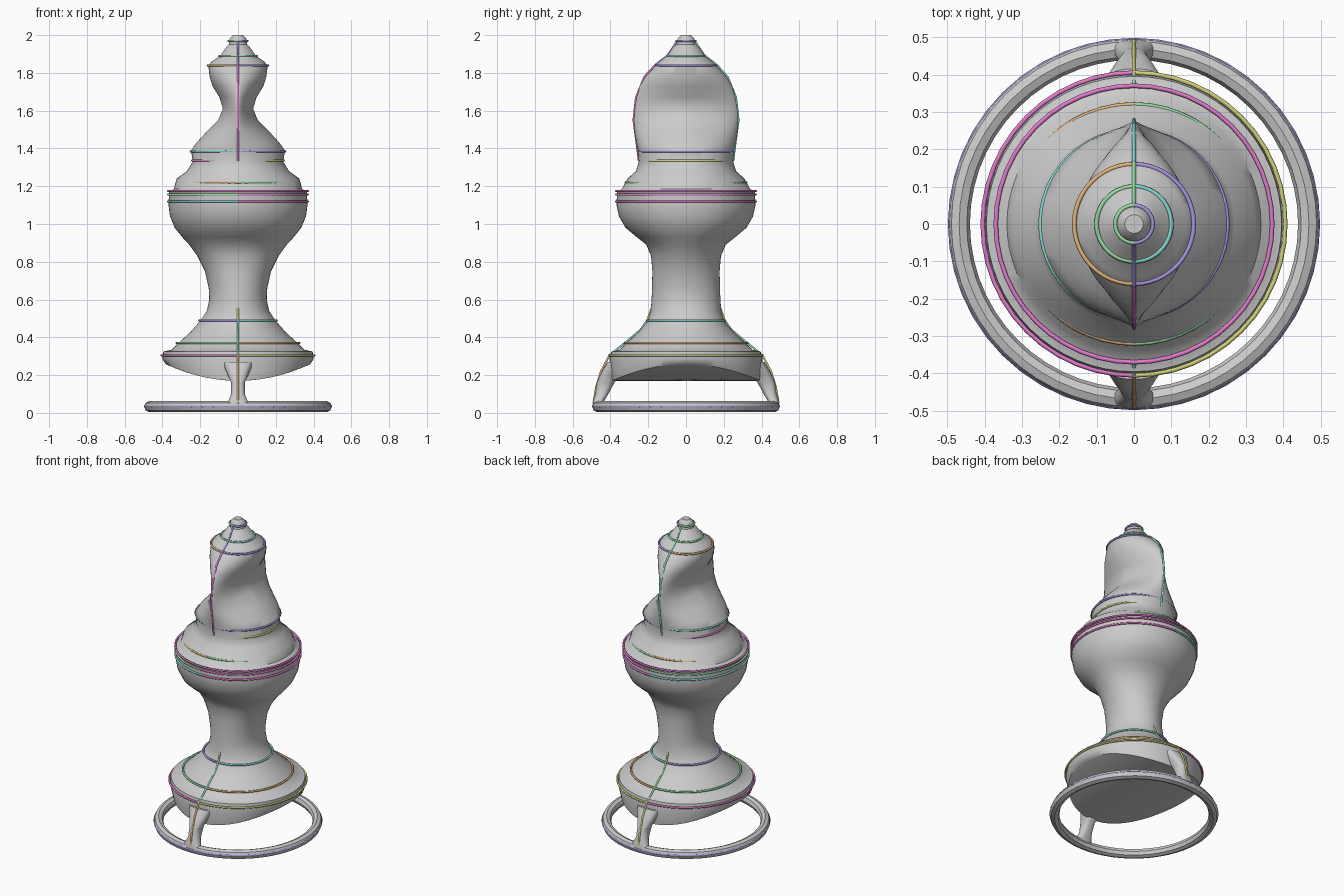
import bpy, bmesh, math
from math import sin, cos, pi

if "Cube" in bpy.data.objects:
    bpy.data.objects.remove(bpy.data.objects["Cube"])

N = 64


def section(z, a, b, n=2.0, cy=0.0):
    """Superelliptical horizontal section; n below 2 gives pointed front/back fins."""
    pts = []
    for i in range(N):
        t = 2 * pi * i / N
        c, s = cos(t), sin(t)
        x = a * math.copysign(abs(c) ** (2 / n), c)
        y = b * math.copysign(abs(s) ** (2 / n), s)
        pts.append((x, y + cy, z))
    return pts


def loft(name, rings, angle=40):
    bm = bmesh.new()
    vs = [[bm.verts.new(p) for p in r] for r in rings]
    for lo, hi in zip(vs, vs[1:]):
        for i in range(len(lo)):
            j = (i + 1) % len(lo)
            bm.faces.new((lo[i], lo[j], hi[j], hi[i]))
    bm.faces.new(vs[0][::-1])
    bm.faces.new(vs[-1])
    bmesh.ops.recalc_face_normals(bm, faces=bm.faces)
    me = bpy.data.meshes.new(name)
    bm.to_mesh(me)
    bm.free()
    for p in me.polygons:
        p.use_smooth = True
    me.set_sharp_from_angle(angle=math.radians(angle))
    ob = bpy.data.objects.new(name, me)
    bpy.context.collection.objects.link(ob)
    return ob


def mat(name, col):
    m = bpy.data.materials.get(name) or bpy.data.materials.new(name)
    m.diffuse_color = (*col, 1)
    m.use_nodes = True
    m.node_tree.nodes["Principled BSDF"].inputs["Base Color"].default_value = m.diffuse_color
    return m


def wire(name, pts, colour, r=0.006):
    cu = bpy.data.curves.new(name, 'CURVE')
    cu.dimensions = '3D'
    cu.bevel_depth = r
    cu.bevel_resolution = 1
    sp = cu.splines.new('POLY')
    sp.points.add(len(pts) - 1)
    for p, co in zip(sp.points, pts):
        p.co = (*co, 1)
    cu.materials.append(colour)
    ob = bpy.data.objects.new(name, cu)
    bpy.context.collection.objects.link(ob)


# Body: underside bowed across x only, then the turned and pinched outline
rings = []
for f in (0.03, 0.25, 0.5, 0.7, 0.85, 0.94, 0.98):
    rings.append([(x, y, 0.17 + 0.6 * x * x) for x, y, _ in section(0, 0.39 * f, 0.40 * f)])
profile = [
    (0.285, 0.40, 0.405, 2), (0.325, 0.395, 0.395, 2), (0.335, 0.35, 0.35, 2),
    (0.37, 0.315, 0.315, 2), (0.43, 0.25, 0.25, 2), (0.49, 0.198, 0.20, 2),
    (0.54, 0.165, 0.187, 2), (0.60, 0.152, 0.182, 2), (0.66, 0.155, 0.18, 2),
    (0.75, 0.175, 0.178, 2), (0.83, 0.215, 0.185, 2), (0.89, 0.258, 0.21, 2),
    (0.93, 0.295, 0.26, 2), (0.98, 0.335, 0.32, 2), (1.04, 0.36, 0.355, 2),
    (1.10, 0.368, 0.368, 2), (1.17, 0.365, 0.365, 2), (1.185, 0.34, 0.34, 2),
    (1.24, 0.325, 0.31, 2), (1.28, 0.27, 0.265, 2), (1.33, 0.24, 0.25, 2),
    (1.39, 0.248, 0.255, 2), (1.43, 0.22, 0.262, 1.9), (1.49, 0.165, 0.272, 1.6),
    (1.55, 0.105, 0.277, 1.45), (1.61, 0.08, 0.275, 1.45), (1.67, 0.098, 0.262, 1.5),
    (1.73, 0.135, 0.245, 1.6), (1.78, 0.15, 0.215, 1.8), (1.835, 0.157, 0.165, 2),
    (1.86, 0.14, 0.14, 2), (1.89, 0.095, 0.10, 2), (1.94, 0.06, 0.065, 2),
    (1.95, 0.048, 0.05, 2), (1.98, 0.045, 0.045, 2), (2.0, 0.025, 0.025, 2),
]
rings += [section(*row) for row in profile]
loft("turned_body", rings)

# Foot ring with a flattened round section
bpy.ops.mesh.primitive_torus_add(major_segments=56, minor_segments=8, major_radius=0.468,
                                 minor_radius=0.029, location=(0, 0, 0.033))
foot = bpy.context.object
foot.name = "foot_ring"

# Flared front and back legs
leg = [(0.47, 0.03, 0.06, 0.025), (0.462, 0.065, 0.05, 0.03), (0.445, 0.10, 0.036, 0.034),
       (0.425, 0.16, 0.036, 0.046), (0.395, 0.21, 0.058, 0.055), (0.355, 0.27, 0.085, 0.06)]
for side, label in ((-1, "front_leg"), (1, "back_leg")):
    loft(label, [section(z, a, b, 2.5, side * y) for y, z, a, b in leg])

# Coloured half-hoops around the body
orange, purple = mat("orange", (.75, .45, .2)), mat("purple", (.4, .3, .75))
green, teal = mat("green", (.3, .7, .35)), mat("teal", (.25, .7, .65))
pink, olive = mat("magenta", (.75, .2, .6)), mat("olive", (.65, .65, .2))
hoops = [(0.035, 0.492, purple, purple), (0.305, 0.405, pink, olive), (0.37, 0.325, green, orange),
         (0.49, 0.205, purple, teal), (1.12, 0.37, teal, pink), (1.155, 0.37, green, pink),
         (1.175, 0.37, pink, pink), (1.22, 0.32, orange, green), (1.335, 0.242, pink, olive),
         (1.385, 0.25, teal, purple), (1.84, 0.16, orange, purple), (1.89, 0.10, green, teal),
         (1.97, 0.05, green, purple)]
for k, (z, r, left, right) in enumerate(hoops):
    for s, c in ((-1, left), (1, right)):
        pts = [(s * r * cos(t), r * sin(t), z) for t in (-pi / 2 + pi * i / 24 for i in range(25))]
        wire(f"hoop_{k}_{'left' if s < 0 else 'right'}", pts, c)

# Coloured strands running up the front and back
strands = [
    ("leg", [(.49, .05), (.475, .14), (.45, .22), (.405, .305)], orange, olive),
    ("skirt", [(.405, .305), (.325, .37), (.24, .44), (.205, .49)], teal, green),
    ("waist", [(.205, .49), (.18, .56), (.168, .65), (.165, .78)], olive, olive),
    ("neck", [(.25, 1.335), (.262, 1.43), (.278, 1.55), (.265, 1.67), (.22, 1.78), (.165, 1.84)],
     pink, teal),
    ("tip", [(.165, 1.84), (.14, 1.86), (.10, 1.89), (.062, 1.945), (.048, 1.97)], purple, green),
]
for name, path, front, back in strands:
    for s, c in ((-1, front), (1, back)):
        wire(f"{name}_strand_{'front' if s < 0 else 'back'}", [(0, s * y, z) for y, z in path], c)
